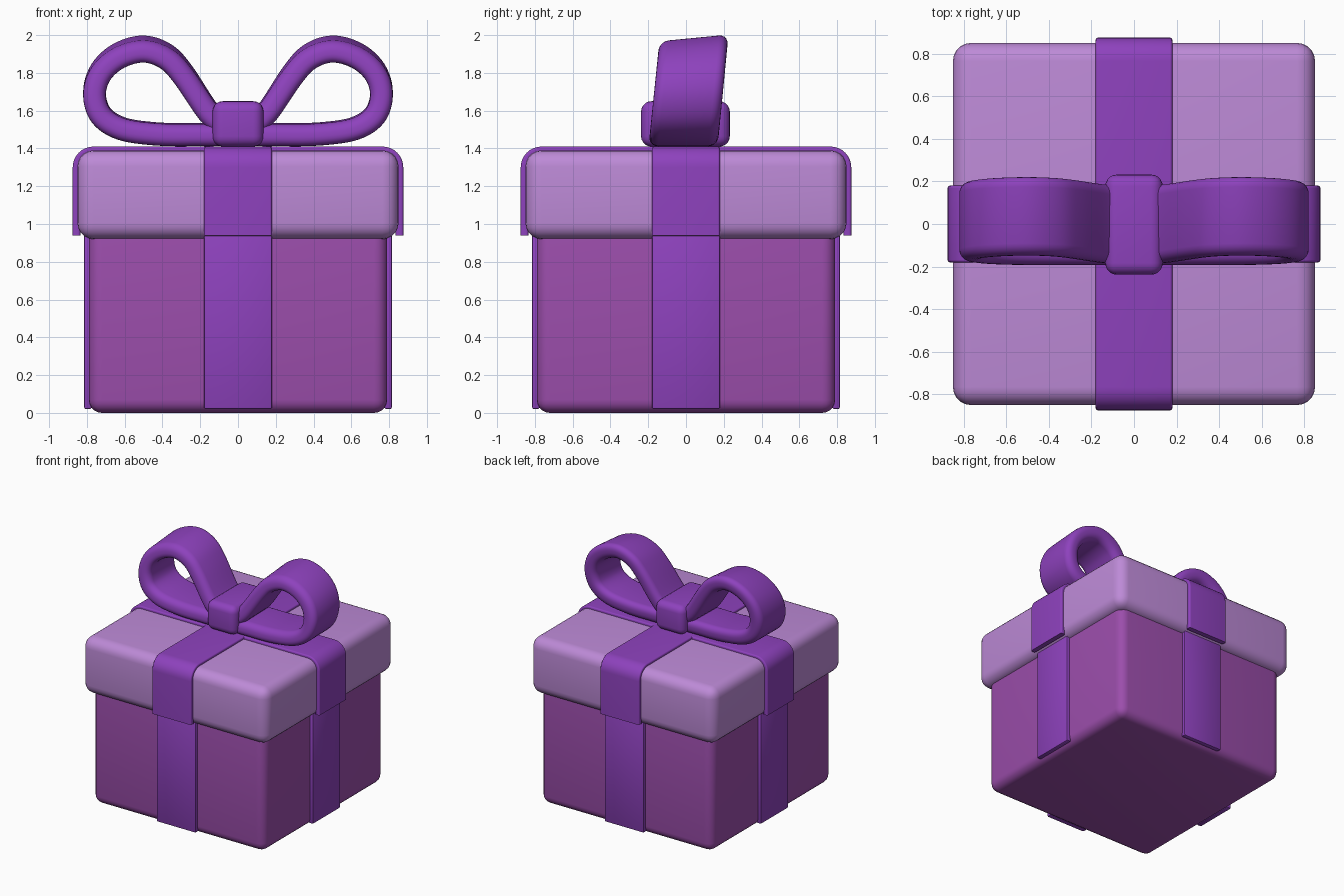
import bpy, bmesh, math
from mathutils import Vector

if "Cube" in bpy.data.objects:
    bpy.data.objects.remove(bpy.data.objects["Cube"])


def material(name, rgb):
    m = bpy.data.materials.new(name)
    m.diffuse_color = (*rgb, 1)
    m.use_nodes = True
    m.node_tree.nodes["Principled BSDF"].inputs["Base Color"].default_value = m.diffuse_color
    return m


BODY = material("plum", (0.33, 0.075, 0.41))
LID = material("lilac", (0.51, 0.255, 0.68))
RIBBON = material("violet", (0.27, 0.054, 0.51))


def finish(name, bm, mat):
    bmesh.ops.recalc_face_normals(bm, faces=bm.faces)
    me = bpy.data.meshes.new(name)
    bm.to_mesh(me)
    bm.free()
    me.materials.append(mat)
    ob = bpy.data.objects.new(name, me)
    bpy.context.collection.objects.link(ob)
    bpy.ops.object.select_all(action='DESELECT')
    ob.select_set(True)
    bpy.context.view_layer.objects.active = ob
    bpy.ops.object.shade_smooth_by_angle(angle=math.radians(40))
    return ob


def rounded_box(name, lo, hi, radius, mat, segments=5):
    bm = bmesh.new()
    bmesh.ops.create_cube(bm, size=1)
    for v in bm.verts:
        v.co = [(a + b) / 2 + c * (b - a) for a, b, c in zip(lo, hi, v.co)]
    bmesh.ops.bevel(bm, geom=bm.edges[:], offset=radius, segments=segments,
                    profile=0.5, affect='EDGES')
    return finish(name, bm, mat)


def sweep(name, path, half_w, half_t, radius, closed, mat, warp=None):
    """Sweep a rounded rectangle (wide along y) along an x-z path."""
    section = []
    for k, (sy, sn) in enumerate([(1, 1), (-1, 1), (-1, -1), (1, -1)]):
        for i in range(6):
            a = math.pi / 2 * (k + i / 5)
            section.append((sy * (half_w - radius) + radius * math.cos(a),
                            sn * (half_t - radius) + radius * math.sin(a)))
    bm = bmesh.new()
    rings, n = [], len(path)
    for i, p in enumerate(path):
        a = path[(i - 1) % n] if closed else path[max(i - 1, 0)]
        b = path[(i + 1) % n] if closed else path[min(i + 1, n - 1)]
        t = (b - a).normalized()
        nx, nz = -t.y, t.x
        ring = []
        for y, d in section:
            co = Vector((p.x + nx * d, y, p.y + nz * d))
            ring.append(bm.verts.new(warp(co) if warp else co))
        rings.append(ring)
    m = len(section)
    for i in range(n if closed else n - 1):
        r, s = rings[i], rings[(i + 1) % n]
        for j in range(m):
            k = (j + 1) % m
            bm.faces.new((r[j], r[k], s[k], s[j]))
    if not closed:
        bm.faces.new(rings[0])
        bm.faces.new(rings[-1])
    return finish(name, bm, mat)


def smooth_loop(pts, steps=6):
    """Closed Catmull-Rom curve through the points."""
    pts, out = [Vector(p) for p in pts], []
    n = len(pts)
    for i in range(n):
        a, b, c, d = (pts[(i + k) % n] for k in (-1, 0, 1, 2))
        for s in range(steps):
            t = s / steps
            out.append(0.5 * (2 * b + (c - a) * t + (2 * a - 5 * b + 4 * c - d) * t ** 2
                              + (3 * b - a - 3 * c + d) * t ** 3))
    return out


# Box and lid
rounded_box("box_body", (-0.79, -0.79, 0.0), (0.79, 0.79, 1.0), 0.07, BODY)
rounded_box("lid", (-0.85, -0.85, 0.92), (0.85, 0.85, 1.39), 0.085, LID)

# Ribbon strips down each side of the box
for i, side in enumerate(("right", "back", "left", "front")):
    strip = rounded_box(side + "_box_ribbon", (0.775, -0.18, 0.02), (0.815, 0.18, 0.96),
                        0.01, RIBBON, 2)
    strip.rotation_euler.z = i * math.pi / 2

# Ribbons crossing over the lid
R = 0.09
arch = [Vector((-0.855, 0.94))]
for cx, start in ((-0.765, math.pi), (0.765, math.pi / 2)):
    for i in range(9):
        a = start - math.pi / 2 * i / 8
        arch.append(Vector((cx + R * math.cos(a), 1.39 - R + R * math.sin(a))))
arch.append(Vector((0.855, 0.94)))
for name, turn in (("lid_ribbon_across", 0), ("lid_ribbon_lengthwise", math.pi / 2)):
    strip = sweep(name, arch, 0.18, 0.02, 0.012, False, RIBBON)
    strip.rotation_euler.z = turn


# Bow loops, leaning back and slightly taller at the back
def lean(co):
    h = co.z - 1.415
    return Vector((co.x, co.y - 0.015 + 0.1 * h, co.z + 0.17 * co.y * h))


loop = smooth_loop([(0.05, 1.485), (0.155, 1.59), (0.29, 1.79), (0.38, 1.885), (0.5, 1.925),
                    (0.63, 1.89), (0.725, 1.805), (0.76, 1.69), (0.725, 1.575),
                    (0.62, 1.505), (0.45, 1.477), (0.25, 1.472)])
bow = sweep("bow_loops", loop, 0.183, 0.06, 0.05, True, RIBBON, lean)
bow.modifiers.new("mirror", 'MIRROR')

# Knot
rounded_box("bow_knot", (-0.135, -0.238, 1.41), (0.135, 0.232, 1.65), 0.055, RIBBON)
